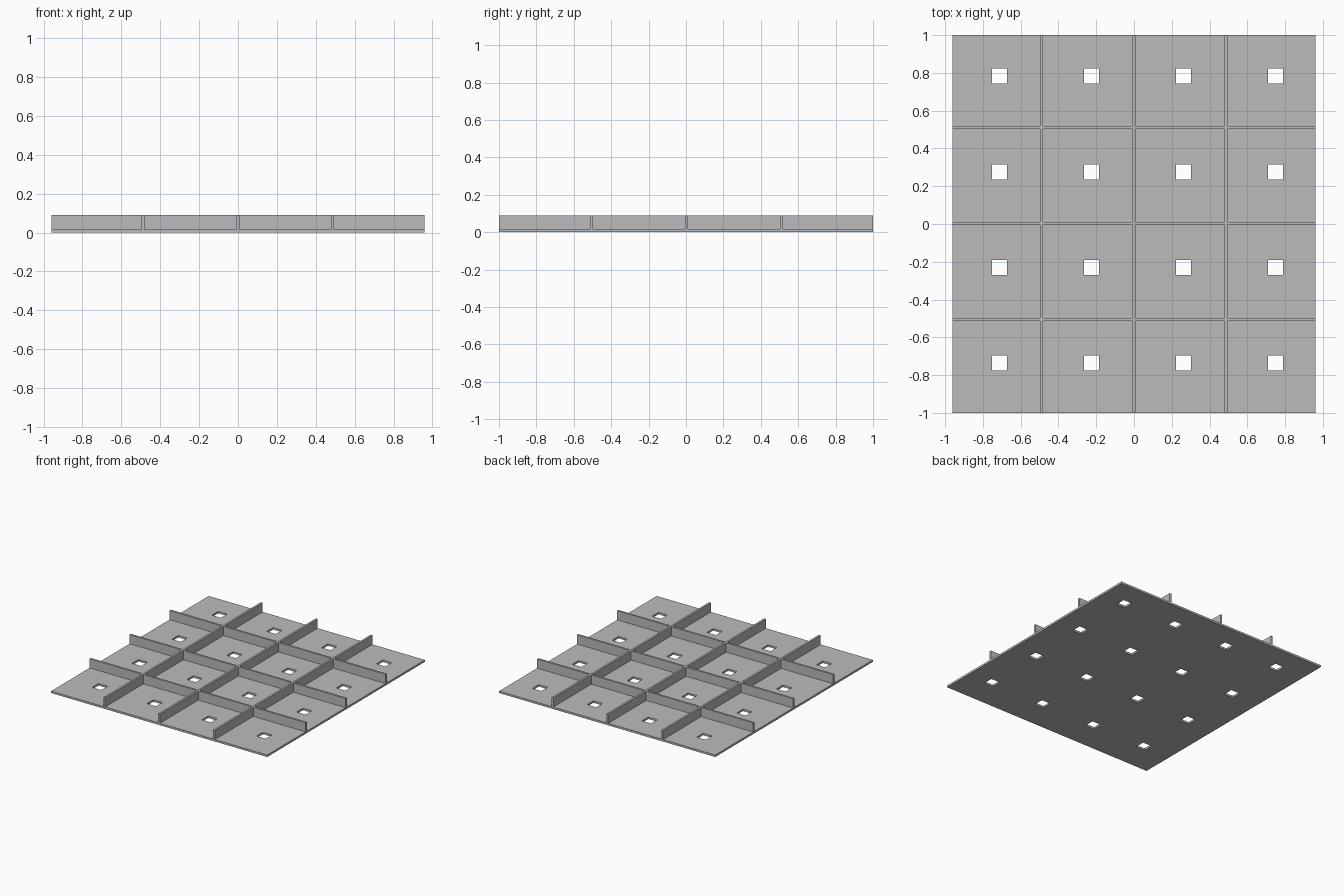
import bpy, bmesh

cube = bpy.data.objects.get("Cube")
if cube:
    bpy.data.objects.remove(cube, do_unlink=True)

grey = bpy.data.materials.new("mid_grey")
grey.use_nodes = True
grey.diffuse_color = (0.5, 0.5, 0.5, 1)
grey.node_tree.nodes["Principled BSDF"].inputs["Base Color"].default_value = (0.5, 0.5, 0.5, 1)

HALF_X, HALF_Y = 0.96, 1.0
PLATE, TOP = 0.016, 0.09
RIB, HOLE = 0.016, 0.08
RIBS_X, RIBS_Y = (-0.489, -0.001, 0.487), (-0.505, 0.003, 0.51)
HOLES_X, HOLES_Y = (-0.712, -0.225, 0.262, 0.749), (-0.736, -0.23, 0.276, 0.783)


def bands(centres, width, half):
    """Split an axis into intervals, flagging those that lie on a centre."""
    edges = [-half]
    for c in centres:
        edges += [c - width / 2, c + width / 2]
    edges.append(half)
    return [(a, b, i % 2 == 1) for i, (a, b) in enumerate(zip(edges, edges[1:]))]


def slab(name, xs, ys, keep, z, height):
    """Lay out the kept cells as one sheet and raise it into a closed solid."""
    bm = bmesh.new()
    for x0, x1, on_x in xs:
        for y0, y1, on_y in ys:
            if keep(on_x, on_y):
                bm.faces.new([bm.verts.new((x, y, z)) for x, y in
                              ((x0, y0), (x1, y0), (x1, y1), (x0, y1))])
    bmesh.ops.remove_doubles(bm, verts=bm.verts, dist=0.0001)
    raised = bmesh.ops.extrude_face_region(bm, geom=bm.faces[:], use_keep_orig=True)
    verts = [v for v in raised["geom"] if isinstance(v, bmesh.types.BMVert)]
    bmesh.ops.translate(bm, verts=verts, vec=(0, 0, height))
    bmesh.ops.recalc_face_normals(bm, faces=bm.faces)
    mesh = bpy.data.meshes.new(name)
    bm.to_mesh(mesh)
    bm.free()
    mesh.materials.append(grey)
    obj = bpy.data.objects.new(name, mesh)
    bpy.context.collection.objects.link(obj)
    return obj


# Base plate with a square hole in every compartment
slab("base_plate", bands(HOLES_X, HOLE, HALF_X), bands(HOLES_Y, HOLE, HALF_Y),
     lambda on_x, on_y: not (on_x and on_y), 0, PLATE)

# Crossing divider walls joined into one lattice
slab("divider_ribs", bands(RIBS_X, RIB, HALF_X), bands(RIBS_Y, RIB, HALF_Y),
     lambda on_x, on_y: on_x or on_y, PLATE, TOP - PLATE)
